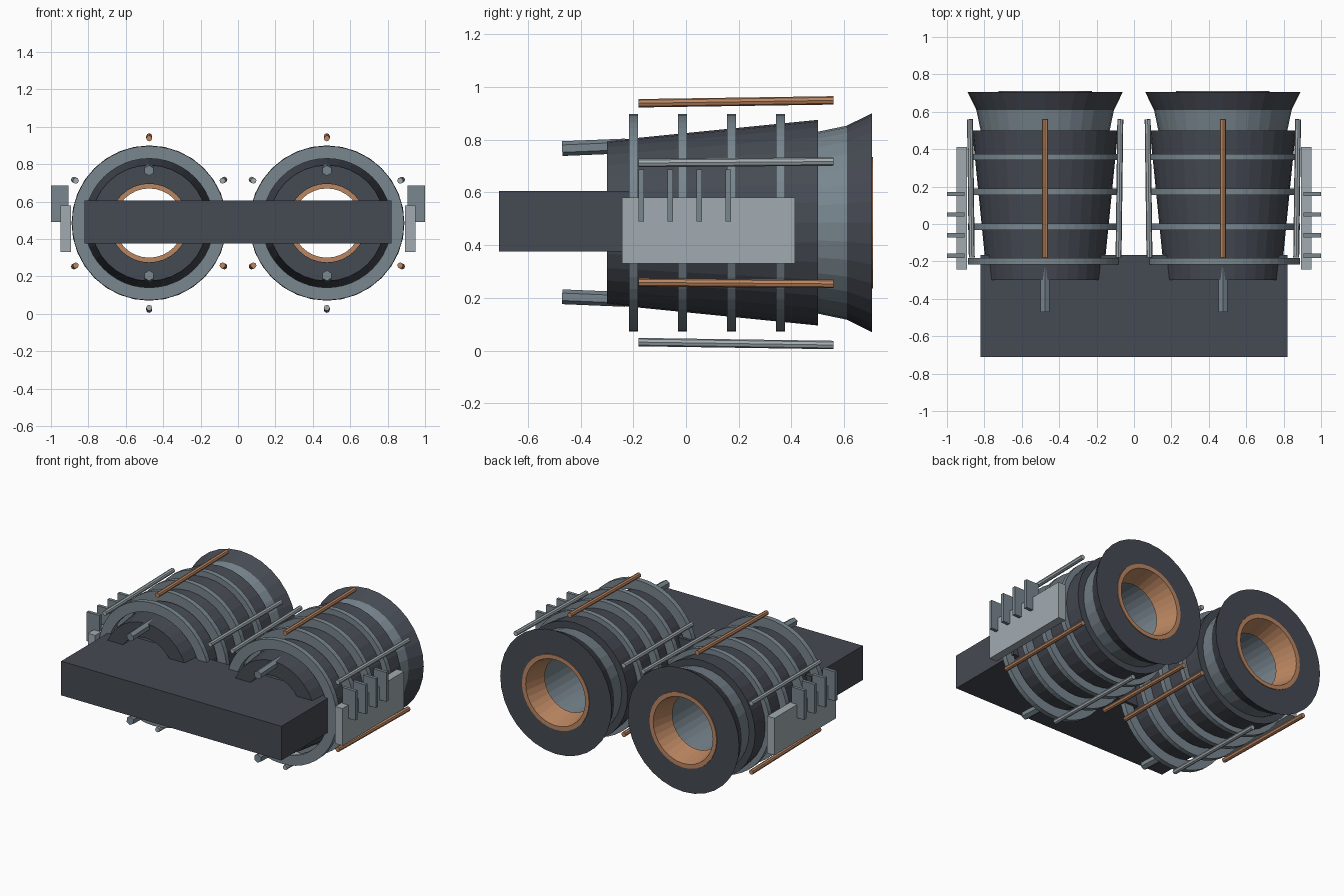
import bpy, bmesh, math
from mathutils import Vector

if "Cube" in bpy.data.objects:
    bpy.data.objects.remove(bpy.data.objects["Cube"])


def material(name, rgb):
    m = bpy.data.materials.new(name)
    m.use_nodes = True
    m.diffuse_color = (*rgb, 1)
    m.node_tree.nodes["Principled BSDF"].inputs["Base Color"].default_value = (*rgb, 1)
    return m


DARK = material("dark metal", (0.06, 0.068, 0.085))
STEEL = material("blue grey steel", (0.19, 0.24, 0.275))
LIGHT = material("light grey metal", (0.36, 0.41, 0.44))
BRONZE = material("bronze", (0.5, 0.24, 0.12))

AXIS_X, AXIS_Z = 0.475, 0.485


def finish(name, bm, *mats):
    bmesh.ops.recalc_face_normals(bm, faces=bm.faces)
    mesh = bpy.data.meshes.new(name)
    bm.to_mesh(mesh)
    bm.free()
    for m in mats:
        mesh.materials.append(m)
    ob = bpy.data.objects.new(name, mesh)
    bpy.context.collection.objects.link(ob)
    return ob


def box(name, mat, x, y, z):
    """Box from (low, high) ranges."""
    bm = bmesh.new()
    bmesh.ops.create_cube(bm, size=1)
    for v in bm.verts:
        v.co = [(r[0] + r[1]) / 2 + c * (r[1] - r[0]) for c, r in zip(v.co, (x, y, z))]
    return finish(name, bm, mat)


def lathe(name, profile, cx, *mats, bore=None, sides=32):
    """Turn a closed (radius, y) profile about the engine axis; edge number bore gets the second material."""
    bm = bmesh.new()
    rings = []
    for i in range(sides):
        a = math.tau * i / sides
        rings.append([bm.verts.new((cx + r * math.cos(a), y, AXIS_Z + r * math.sin(a)))
                      for r, y in profile])
    n = len(profile)
    for i in range(sides):
        p, q = rings[i], rings[(i + 1) % sides]
        for j in range(n):
            k = (j + 1) % n
            f = bm.faces.new((p[j], p[k], q[k], q[j]))
            f.material_index = int(j == bore)
    return finish(name, bm, *mats)


def rod(name, mat, a, b, radius, sides=8):
    a, b = Vector(a), Vector(b)
    bm = bmesh.new()
    bmesh.ops.create_cone(bm, cap_ends=True, segments=sides, radius1=radius,
                          radius2=radius, depth=(b - a).length)
    ob = finish(name, bm, mat)
    ob.location = (a + b) / 2
    ob.rotation_euler = (b - a).to_track_quat("Z", "Y").to_euler()
    return ob


# Cross block joining both engines
box("front_block", DARK, (-0.82, 0.82), (-0.71, -0.165), (0.375, 0.605))

for side, s in (("left", 1), ("right", -1)):
    cx = s * AXIS_X

    # Hollow tapered body and exhaust
    lathe(f"{side}_casing", [(0.31, -0.3), (0.39, 0.5), (0.21, 0.5), (0.21, -0.3)],
          cx, DARK, STEEL, bore=2)
    lathe(f"{side}_nozzle_collar", [(0.345, 0.5), (0.368, 0.61), (0.21, 0.61), (0.21, 0.5)],
          cx, STEEL)
    lathe(f"{side}_nozzle_flare", [(0.368, 0.61), (0.415, 0.705), (0.24, 0.705), (0.22, 0.61)],
          cx, DARK)
    lathe(f"{side}_throat", [(0.25, 0.704), (0.25, 0.71), (0.222, 0.71),
                             (0.185, 0.56), (0.21, 0.56), (0.235, 0.704)], cx, BRONZE)

    # Hoops around the casing
    for i in range(4):
        y = -0.2 + 0.186 * i
        lathe(f"{side}_hoop_{i + 1}", [(0.412, y - 0.017), (0.412, y + 0.017),
                                       (0.345, y + 0.017), (0.345, y - 0.017)],
              cx, STEEL, sides=48)

    # Six long rods, alternating bronze and light metal
    for i in range(6):
        a = math.radians(90 + 60 * i)
        ends = [(cx + r * math.cos(a), y, AXIS_Z + r * math.sin(a))
                for r, y in ((0.453, -0.18), (0.464, 0.56))]
        rod(f"{side}_rod_{i + 1}", LIGHT if i % 2 else BRONZE, *ends, 0.016)

    # Short pipes at the intake, above and below
    for label, d in (("upper", 1), ("lower", -1)):
        rod(f"{side}_{label}_intake_pipe", STEEL, (cx, -0.47, AXIS_Z + d * 0.281),
            (cx, -0.23, AXIS_Z + d * 0.291), 0.028, 6)

    # Outer side plate with cooling fins
    box(f"{side}_side_plate", LIGHT, sorted((s * 0.893, s * 0.948)), (-0.243, 0.413), (0.33, 0.58))
    for i in range(4):
        y = -0.17 + 0.11 * i
        box(f"{side}_fin_{i + 1}", STEEL, sorted((s * 0.905, s * 1.0)),
            (y - 0.011, y + 0.011), (0.49, 0.687))
